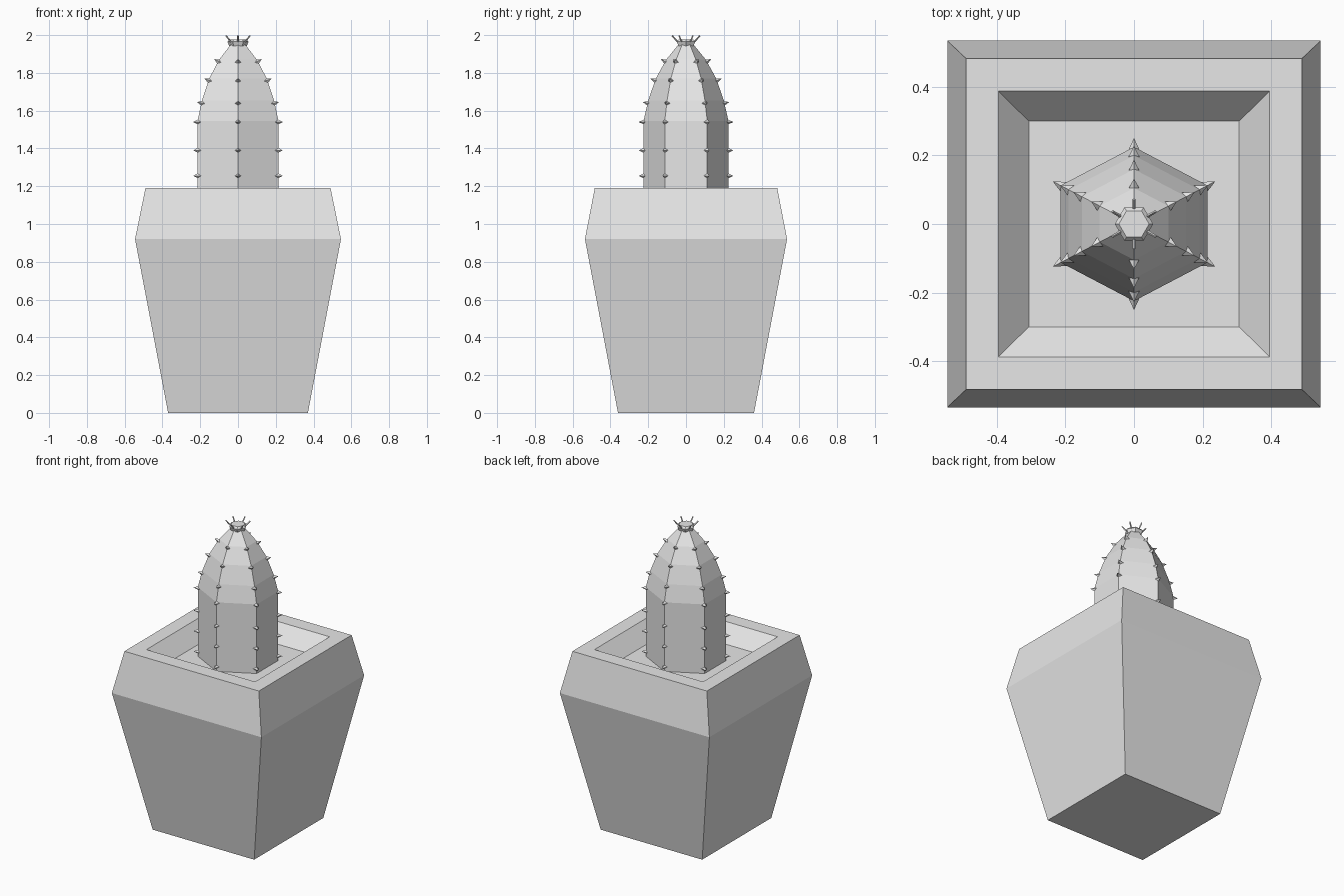
import bpy, bmesh
from math import cos, sin, radians
from mathutils import Vector

cube = bpy.data.objects.get("Cube")
if cube:
    bpy.data.objects.remove(cube, do_unlink=True)

grey = bpy.data.materials.new("light grey")
grey.use_nodes = True
grey.diffuse_color = (0.8, 0.8, 0.8, 1)
grey.node_tree.nodes["Principled BSDF"].inputs["Base Color"].default_value = (0.8, 0.8, 0.8, 1)


def finish(name, bm):
    bmesh.ops.recalc_face_normals(bm, faces=bm.faces)
    mesh = bpy.data.meshes.new(name)
    bm.to_mesh(mesh)
    bm.free()
    mesh.materials.append(grey)
    obj = bpy.data.objects.new(name, mesh)
    bpy.context.collection.objects.link(obj)
    return obj


def loft(name, rings):
    """Skin a stack of point rings and close both ends."""
    bm = bmesh.new()
    loops = [[bm.verts.new(p) for p in ring] for ring in rings]
    n = len(loops[0])
    for low, high in zip(loops, loops[1:]):
        for i in range(n):
            j = (i + 1) % n
            bm.faces.new((low[i], low[j], high[j], high[i]))
    bm.faces.new(loops[0][::-1])
    bm.faces.new(loops[-1])
    return finish(name, bm)


def rectangle(x, y, z):
    return [(-x, -y, z), (x, -y, z), (x, y, z), (-x, y, z)]


def hexagon(rx, ry, z, turn):
    return [(rx * cos(radians(a + turn)), ry * sin(radians(a + turn)), z)
            for a in range(0, 360, 60)]


def spike(name, base, tip, radius, tip_radius, sides):
    """Small cone from base to tip."""
    axis = Vector(tip) - Vector(base)
    bm = bmesh.new()
    bmesh.ops.create_cone(bm, cap_ends=True, segments=sides, radius1=radius,
                          radius2=tip_radius, depth=axis.length)
    obj = finish(name, bm)
    obj.rotation_euler = axis.to_track_quat('Z', 'Y').to_euler()
    obj.location = (Vector(base) + Vector(tip)) / 2


# Square pot: tapered body, rim, sloping inside and soil floor
loft("pot", [rectangle(*r) for r in (
    (0.37, 0.36, 0), (0.545, 0.535, 0.92), (0.49, 0.483, 1.19),
    (0.396, 0.388, 1.19), (0.307, 0.3, 1.09))])

# Six-sided cactus body, slightly wider across x
STRETCH = 1.1
profile = [(0.225, 1.07), (0.225, 1.545), (0.2, 1.655),
           (0.16, 1.77), (0.105, 1.87), (0.04, 1.95)]
loft("cactus_body", [hexagon(r * STRETCH, r, z, 30) for r, z in profile])


def radius_at(z):
    for (r0, z0), (r1, z1) in zip(profile, profile[1:]):
        if z0 <= z <= z1:
            return r0 + (r1 - r0) * (z - z0) / (z1 - z0)


# Bud on the tip
loft("cactus_bud", [hexagon(r, r, z, 0) for r, z in (
    (0.046, 1.942), (0.056, 1.965), (0.044, 1.977))])

# Thorns down each ridge, with a crown of thin needles on the bud
for k in range(6):
    a = radians(30 + 60 * k)
    out = Vector((cos(a) * STRETCH, sin(a), 0))
    for row, z in enumerate((1.12, 1.255, 1.39, 1.54, 1.64, 1.76, 1.86)):
        ridge = out * radius_at(z) + Vector((0, 0, z))
        lean = Vector((0, 0, 0.2 * max(0, row - 3)))
        heading = (out + lean).normalized()
        spike(f"thorn_{k}_{row}", ridge - heading * 0.013,
              ridge + heading * 0.026, 0.018, 0, 4)
    flat = Vector((cos(a), sin(a), 0))
    spike(f"crown_needle_{k}", flat * 0.042 + Vector((0, 0, 1.962)),
          flat * 0.073 + Vector((0, 0, 1.997)), 0.005, 0.004, 4)
